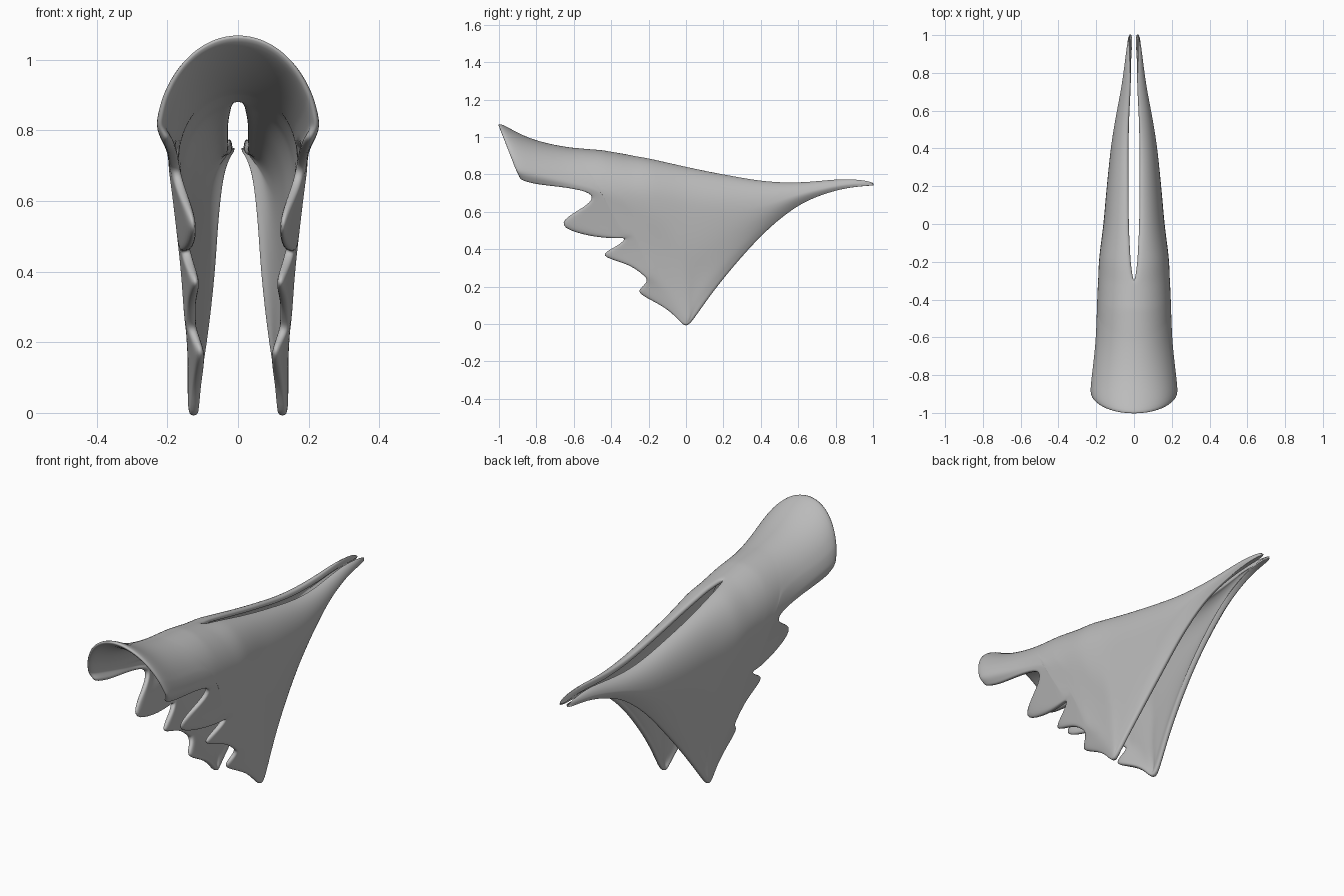
import bpy, bmesh, math
from mathutils import Vector

cube = bpy.data.objects.get("Cube")
if cube:
    bpy.data.objects.remove(cube, do_unlink=True)

# Profiles along the length, as (y, value)
RIDGE = [(-1, 1.083), (-.9, 1.02), (-.8, .98), (-.65, .948), (-.45, .932), (-.2, .89),
         (.1, .822), (.4, .767), (.6, .752), (.85, .782), (1.01, .762)]
WIDTH = [(-1, .235), (-.88, .238), (-.75, .222), (-.6, .203), (-.2, .188), (0, .162),
         (.2, .145), (.5, .113), (.75, .062), (1.01, .03)]
SLOT = [(-.29, 0), (-.24, .016), (0, .03), (.5, .032), (.65, .024), (.75, .016),
        (.9, .018), (1.01, .027)]
ARCH_DEPTH = [(-1, .23), (0, .22), (.3, .17), (.6, .08), (.85, .04), (1.01, .01)]
# Profiles up the height, as (z, x): outer side wall and inward-curling rear edge
WALL = [(0, .145), (.2, .148), (.4, .161), (.6, .184), (.74, .203), (.82, .24)]
REAR = [(0, .142), (.2, .107), (.4, .082), (.6, .07), (.7, .05), (.76, .03)]


def sample(curve, y):
    if y <= curve[0][0]:
        return curve[0][1]
    for (a, va), (b, vb) in zip(curve, curve[1:]):
        if y <= b:
            return va + (vb - va) * (y - a) / (b - a)
    return curve[-1][1]


# Lower edge sections: ridge span, rear curl at both ends, edge points (y, z), toothed or not
SECTIONS = [
    ((-1, -.68), (0, 0), [(-.89, .765), (-.8, .742), (-.7, .733), (-.58, .718)], False),
    ((-.62, -.5), (0, 0), [(-.49, .69), (-.52, .635), (-.65, .57), (-.685, .51),
                           (-.5, .46), (-.37, .455)], True),
    ((-.47, -.35), (0, 0), [(-.315, .46), (-.36, .42), (-.455, .375), (-.43, .35),
                            (-.3, .315), (-.23, .26)], True),
    ((-.31, -.05), (0, .6), [(-.205, .235), (-.225, .205), (-.275, .17), (-.2, .13),
                             (-.08, .068), (-.01, -.025)], True),
    ((.03, .4), (1, 1), [(.03, .005), (.15, .18), (.33, .39), (.45, .515)], False),
    ((.56, 1.01), (1, 1), [(.6, .635), (.72, .688), (.86, .73), (1.01, .742)], False),
]
ARCH, SIDE, TOOTH = 6, 6, 2


def station(y_top, mid, edge, curl):
    """One rib: over the arch, down the side, then out to the edge."""
    top = Vector((y_top, sample(RIDGE, y_top)))
    bend = min(.6, sample(ARCH_DEPTH, y_top) / max((mid - top).length, .001))
    ts = [bend * (1 - math.cos(math.pi / 2 * i / ARCH)) for i in range(ARCH + 1)]
    ts += [bend + (1 - bend) * i / SIDE for i in range(1, SIDE + 1)]
    pts = [top.lerp(mid, t) for t in ts]
    pts += [mid.lerp(edge, i / TOOTH) for i in range(1, TOOTH + 1)]
    x0 = sample(SLOT, y_top)
    rib = []
    for i, p in enumerate(pts):
        y, z = p
        d = (sample(RIDGE, y) - z) / sample(ARCH_DEPTH, y)
        d = min(1, max(0, d)) if i else 0
        wide = min(sample(WIDTH, y), sample(WALL, z))
        x = x0 + (wide - x0) * math.sqrt(1 - (1 - d) ** 2)
        u = max(0, i - ARCH) / (SIDE + TOOTH)
        x += (sample(REAR, z) - x) * curl * u ** 2.2
        if curl < 1 and i > ARCH + SIDE:
            x -= .13 * (p - mid).length
        rib.append((x, y, z))
    return rib


# Half of the draped sheet
ribs = []
for (ya, yb), (ca, cb), edge, toothed in SECTIONS:
    n = len(edge) - 1
    first, last = Vector(edge[0]), Vector(edge[-1])
    for i, e in enumerate(edge):
        u = i / n
        y_top = ya + (yb - ya) * u
        if toothed:
            mid = first.lerp(last, u) + Vector((.035, .02))
        else:
            mid = Vector(e).lerp(Vector((y_top, sample(RIDGE, y_top))), .12)
        ribs.append(station(y_top, mid, Vector(e), ca + (cb - ca) * u))

bm = bmesh.new()
grid = [[bm.verts.new(p) for p in rib] for rib in ribs]
for a, b in zip(grid, grid[1:]):
    for i in range(len(a) - 1):
        bm.faces.new((a[i], a[i + 1], b[i + 1], b[i]))
bm.normal_update()
if sum(f.normal.x * f.calc_area() for f in bm.faces) < 0:
    bmesh.ops.reverse_faces(bm, faces=bm.faces[:])
mesh = bpy.data.meshes.new("draped_cape")
bm.to_mesh(mesh)
bm.free()

cape = bpy.data.objects.new("draped_cape", mesh)
bpy.context.collection.objects.link(cape)

# Mirror to the other side, thicken, and round off
mirror = cape.modifiers.new("mirror", 'MIRROR')
mirror.use_clip = True
mirror.merge_threshold = .001
solid = cape.modifiers.new("thickness", 'SOLIDIFY')
solid.thickness = .028
solid.offset = -1
smooth = cape.modifiers.new("rounding", 'SUBSURF')
smooth.levels = smooth.render_levels = 2

grey = bpy.data.materials.new("plain_grey")
grey.use_nodes = True
colour = (.5, .5, .5, 1)
grey.diffuse_color = colour
grey.node_tree.nodes["Principled BSDF"].inputs["Base Color"].default_value = colour
mesh.materials.append(grey)
for poly in mesh.polygons:
    poly.use_smooth = True
